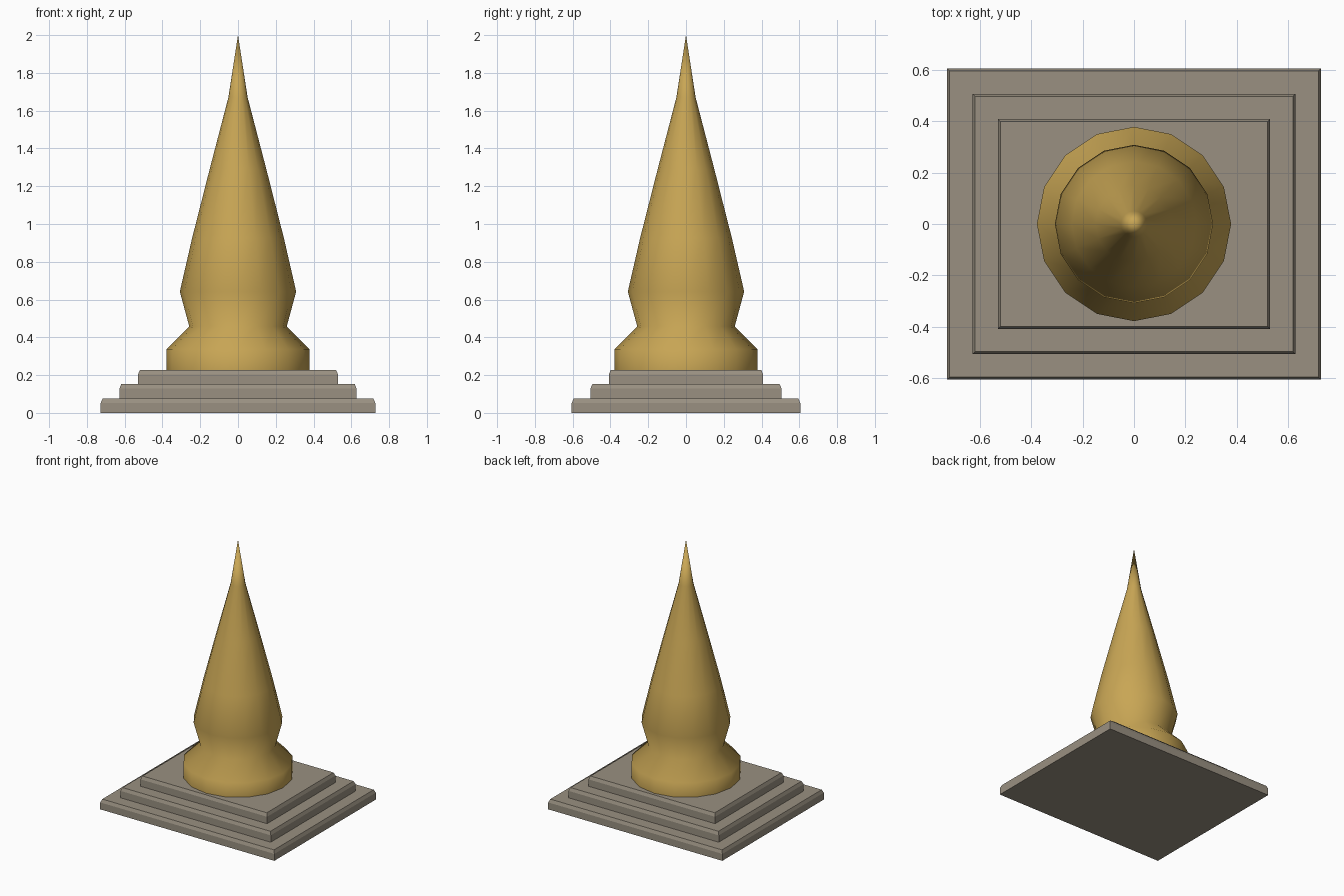
import bpy, bmesh, math

if "Cube" in bpy.data.objects:
    bpy.data.objects.remove(bpy.data.objects["Cube"])


def material(name, rgb):
    m = bpy.data.materials.new(name)
    m.diffuse_color = (*rgb, 1.0)
    m.use_nodes = True
    m.node_tree.nodes["Principled BSDF"].inputs["Base Color"].default_value = m.diffuse_color
    return m


stone = material("grey_stone", (0.32, 0.28, 0.22))
gold = material("dull_gold", (0.58, 0.38, 0.09))


def loft(name, rings, mat, smooth=False):
    """Skin stacked rings of points; a one-point ring makes a tip."""
    bm = bmesh.new()
    loops = [[bm.verts.new(p) for p in ring] for ring in rings]
    for a, b in zip(loops, loops[1:]):
        n = len(a)
        for i in range(n):
            j = (i + 1) % n
            if len(b) == 1:
                bm.faces.new((a[i], a[j], b[0]))
            else:
                bm.faces.new((a[i], a[j], b[j], b[i]))
    bm.faces.new(loops[0][::-1])
    if len(loops[-1]) > 1:
        bm.faces.new(loops[-1])
    bmesh.ops.recalc_face_normals(bm, faces=bm.faces)
    for f in bm.faces:
        f.smooth = smooth
    if smooth:  # crisp rim under the spire
        for e in bm.edges:
            if all(v in loops[0] for v in e.verts):
                e.smooth = False
    me = bpy.data.meshes.new(name)
    bm.to_mesh(me)
    bm.free()
    me.materials.append(mat)
    ob = bpy.data.objects.new(name, me)
    bpy.context.collection.objects.link(ob)
    return ob


def rect(hx, hy, z):
    return [(-hx, -hy, z), (hx, -hy, z), (hx, hy, z), (-hx, hy, z)]


def circle(r, z, n=16):
    if r == 0:
        return [(0, 0, z)]
    return [(r * math.cos(2 * math.pi * i / n),
             r * math.sin(2 * math.pi * i / n), z) for i in range(n)]


# Three stepped plinth slabs with chamfered top edges
tiers = [("lower_step", 0.727, 0.605), ("middle_step", 0.628, 0.506),
         ("upper_step", 0.529, 0.408)]
height, drop, inset = 0.076, 0.024, 0.01
for i, (name, hx, hy) in enumerate(tiers):
    z0, z1 = i * height, (i + 1) * height
    loft(name, [rect(hx, hy, z0), rect(hx, hy, z1 - drop),
                rect(hx - inset, hy - inset, z1)], stone)

# Turned spire: drum, waist, bulge and tapering tip
profile = [(0.378, 0.228), (0.378, 0.337), (0.258, 0.458), (0.308, 0.642),
           (0.243, 0.925), (0.15, 1.29), (0.051, 1.67), (0, 2.0)]
loft("spire", [circle(r, z) for r, z in profile], gold, smooth=True)
